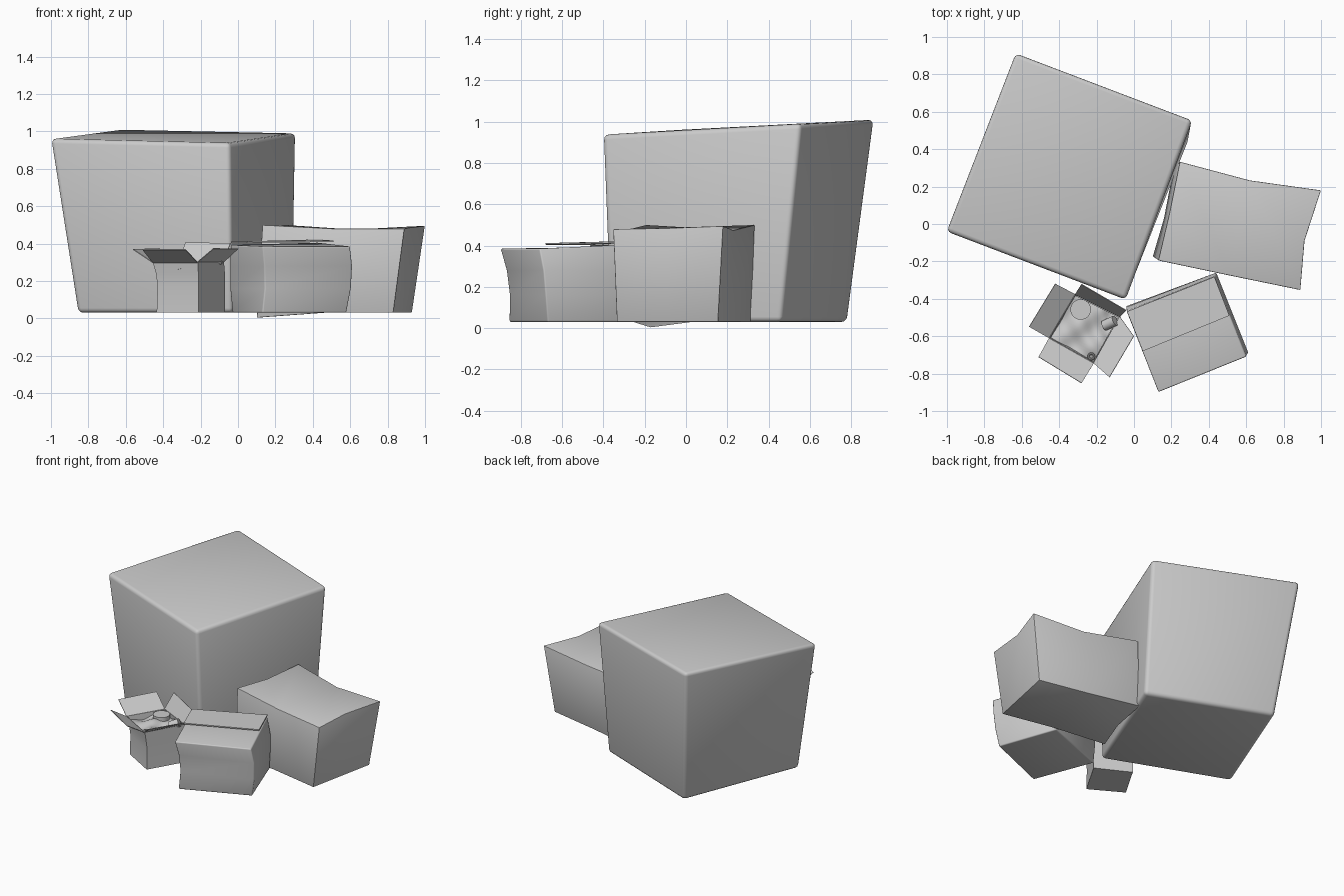
import bpy, bmesh, math
from mathutils import Vector

if "Cube" in bpy.data.objects:
    bpy.data.objects.remove(bpy.data.objects["Cube"])


def finish(name, bm, bevel=0.0, thick=0.0, segs=3):
    bmesh.ops.recalc_face_normals(bm, faces=bm.faces)
    me = bpy.data.meshes.new(name)
    bm.to_mesh(me)
    bm.free()
    ob = bpy.data.objects.new(name, me)
    bpy.context.collection.objects.link(ob)
    bpy.ops.object.select_all(action='DESELECT')
    ob.select_set(True)
    bpy.context.view_layer.objects.active = ob
    if thick:
        m = ob.modifiers.new("thickness", 'SOLIDIFY')
        m.thickness = thick
        m.offset = -1
        bpy.ops.object.modifier_apply(modifier=m.name)
    if bevel:
        m = ob.modifiers.new("soft_edges", 'BEVEL')
        m.width = bevel
        m.segments = segs
        m.limit_method = 'ANGLE'
        m.angle_limit = math.radians(45)
        bpy.ops.object.modifier_apply(modifier=m.name)
    bpy.ops.object.shade_smooth_by_angle(angle=math.radians(35))
    return ob


def loft(name, rings, caps, open_top=False, **kw):
    """Stack of rings joined by quads; caps lists the index loops of the end faces."""
    bm = bmesh.new()
    vs = [[bm.verts.new(p) for p in r] for r in rings]
    n = len(rings[0])
    for a, b in zip(vs, vs[1:]):
        for i in range(n):
            j = (i + 1) % n
            bm.faces.new((a[i], a[j], b[j], b[i]))
    for c in caps:
        bm.faces.new([vs[0][i] for i in c])
        if not open_top:
            bm.faces.new([vs[-1][i] for i in c])
    return finish(name, bm, **kw)


def plate(name, pts, thick=0.004):
    bm = bmesh.new()
    bm.faces.new([bm.verts.new(p) for p in pts])
    return finish(name, bm, thick=thick)


QUAD = [(0, 1, 2, 3)]

# Large tapered box
loft("large_box",
     [[(-.86, -.05, .03), (-.035, -.37, .03), (.295, .46, .03), (-.53, .785, .03)],
      [(-1.005, -.04, .96), (-.045, -.405, .937), (.312, .555, .99), (-.635, .915, 1.01)]],
     QUAD, bevel=.025)

# Medium box with pinched top edges and one dropped corner
loft("medium_box",
     [[(.10, -.175, .003), (.46, -.26, .03), (.83, -.335, .03), (.88, -.09, .03),
       (.93, .155, .03), (.57, .23, .03), (.215, .315, .03), (.16, .03, .03)],
      [(.13, -.195, .50), (.51, -.275, .48), (.89, -.353, .48), (.912, -.09, .485),
       (1.0, .18, .495), (.62, .233, .475), (.245, .333, .50), (.19, .06, .485)]],
     [(0, 1, 5, 6, 7), (1, 2, 3, 4, 5)], bevel=.005, segs=2)

# Small closed box with slightly bulging walls
loft("small_box",
     [[(-.03, -.44, .03), (.13, -.857, .03), (.58, -.67, .03), (.435, -.265, .03)],
      [(-.043, -.44, .16), (.143, -.855, .16), (.605, -.68, .16), (.44, -.26, .16)],
      [(-.043, -.445, .28), (.14, -.87, .28), (.612, -.69, .28), (.44, -.26, .28)],
      [(-.04, -.465, .392), (.13, -.90, .385), (.60, -.71, .385), (.43, -.28, .405)]],
     QUAD, bevel=.008)
# Closed flap, raised a little above the other half
plate("small_box_flap", [(.047, -.68, .404), (.51, -.49, .408),
                         (.43, -.282, .414), (-.037, -.468, .402)], .008)

# Open box body
rim = [(-.455, -.61, .30), (-.215, -.745, .30), (-.075, -.495, .30), (-.315, -.375, .30)]
loft("open_box",
     [[(-.435, -.60, .03), (-.21, -.73, .03), (-.07, -.49, .03), (-.30, -.37, .03)],
      [(-.43, -.60, .17), (-.21, -.725, .17), (-.07, -.49, .17), (-.30, -.37, .17)],
      [(-.438, -.605, .24), (-.212, -.735, .24), (-.07, -.49, .24), (-.305, -.37, .24)],
      rim], QUAD, open_top=True, thick=.004)

# Four splayed flaps
outer = [("front", (-.51, -.71, .37), (-.28, -.85, .37)),
         ("right", (-.13, -.82, .372), (0, -.60, .37)),
         ("back", (-.04, -.46, .40), (-.28, -.32, .405)),
         ("left", (-.42, -.32, .375), (-.56, -.55, .37))]
for i, (side, a, b) in enumerate(outer):
    plate("open_box_flap_" + side, [rim[i], a, b, rim[(i + 1) % 4]])

# Crumpled packing cloth inside the open box
bm = bmesh.new()
N = 18
c = [Vector(p) for p in rim]
grid = []
for i in range(N + 1):
    row = []
    for j in range(N + 1):
        u, v = .02 + .96 * i / N, .02 + .96 * j / N
        p = c[0].lerp(c[1], u).lerp(c[3].lerp(c[2], u), v)
        p.z = .275 + .013 * math.sin(9 * u + 3 * v) * math.cos(8 * v - 2 * u) \
            + .006 * math.sin(17 * u * v + 4)
        row.append(bm.verts.new(p))
    grid.append(row)
for i in range(N):
    for j in range(N):
        bm.faces.new((grid[i][j], grid[i + 1][j], grid[i + 1][j + 1], grid[i][j + 1]))
finish("packing_cloth", bm)


def cylinder(name, loc, r, h, rot=(0, 0, 0)):
    bpy.ops.mesh.primitive_cylinder_add(vertices=24, radius=r, depth=h, location=loc, rotation=rot)
    bpy.context.object.name = name
    bpy.ops.object.shade_smooth_by_angle(angle=math.radians(35))


# Contents: disc, small can, ring
cylinder("disc", (-.285, -.457, .287), .055, .03)
cylinder("can", (-.13, -.53, .30), .028, .07, (0, math.radians(65), math.radians(25)))
bpy.ops.mesh.primitive_torus_add(major_radius=.015, minor_radius=.006, major_segments=20,
                                 minor_segments=8, location=(-.228, -.708, .295))
bpy.context.object.name = "ring"
bpy.ops.object.shade_smooth_by_angle(angle=math.radians(35))
